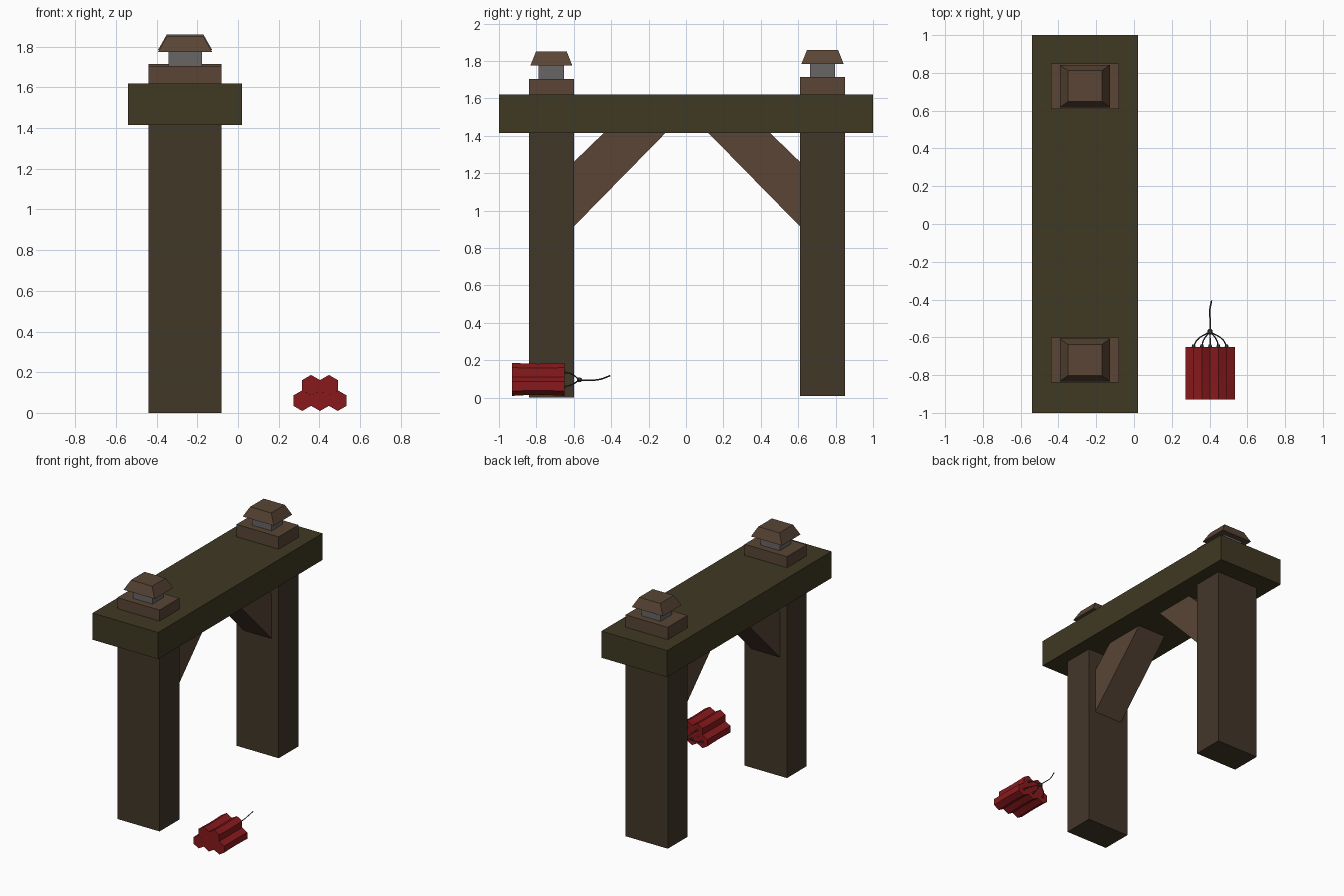
import bpy, bmesh, math
from mathutils import Vector

if "Cube" in bpy.data.objects:
    bpy.data.objects.remove(bpy.data.objects["Cube"])


def material(name, rgb):
    m = bpy.data.materials.new(name)
    m.diffuse_color = (*rgb, 1)
    m.use_nodes = True
    m.node_tree.nodes["Principled BSDF"].inputs["Base Color"].default_value = m.diffuse_color
    return m


WOOD = material("dark_wood", (0.055, 0.038, 0.022))
BEAM = material("mossy_wood", (0.05, 0.04, 0.016))
TRIM = material("light_wood", (0.10, 0.06, 0.036))
METAL = material("grey_metal", (0.14, 0.13, 0.13))
RED = material("red_paper", (0.25, 0.01, 0.012))
CORD = material("fuse_cord", (0.06, 0.05, 0.045))


def loft(name, rings, mat):
    """Skin a list of equal-length point rings and cap both ends."""
    bm = bmesh.new()
    vs = [[bm.verts.new(p) for p in r] for r in rings]
    n = len(vs[0])
    for a, b in zip(vs, vs[1:]):
        for i in range(n):
            j = (i + 1) % n
            bm.faces.new((a[i], a[j], b[j], b[i]))
    bm.faces.new(vs[0][::-1])
    bm.faces.new(vs[-1])
    bmesh.ops.recalc_face_normals(bm, faces=bm.faces)
    me = bpy.data.meshes.new(name)
    bm.to_mesh(me)
    bm.free()
    me.materials.append(mat)
    ob = bpy.data.objects.new(name, me)
    bpy.context.collection.objects.link(ob)
    return ob


def rect(cx, cy, w, d, z):
    return [(cx + sx * w / 2, cy + sy * d / 2, z)
            for sx, sy in ((-1, -1), (1, -1), (1, 1), (-1, 1))]


def block(name, cx, cy, z0, z1, bottom, top, mat):
    return loft(name, [rect(cx, cy, *bottom, z0), rect(cx, cy, *top, z1)], mat)


def cord(name, points, radius):
    cu = bpy.data.curves.new(name, 'CURVE')
    cu.dimensions = '3D'
    cu.bevel_depth = radius
    cu.bevel_resolution = 0
    cu.resolution_u = 4
    cu.use_fill_caps = True
    sp = cu.splines.new('BEZIER')
    sp.bezier_points.add(len(points) - 1)
    for bp, p in zip(sp.bezier_points, points):
        bp.co = p
        bp.handle_left_type = bp.handle_right_type = 'AUTO'
    cu.materials.append(CORD)
    ob = bpy.data.objects.new(name, cu)
    bpy.context.collection.objects.link(ob)


# Gate frame: cross beam, two posts with lantern-like caps, two braces
CX = -0.26
block("cross_beam", CX, 0, 1.415, 1.62, (0.56, 2), (0.56, 2), BEAM)
for label, s, cy, dz in (("front", 1, -0.72, 0.0), ("back", -1, 0.73, 0.01)):
    block(label + "_post", CX, cy, dz, 1.62, (0.36, 0.24), (0.36, 0.24), WOOD)
    block(label + "_post_top", CX, cy, 1.62, 1.705 + dz, (0.36, 0.24), (0.36, 0.24), TRIM)
    block(label + "_cap_neck", CX, cy, 1.705 + dz, 1.775 + dz, (0.165, 0.135), (0.165, 0.135), METAL)
    block(label + "_cap", CX, cy, 1.775 + dz, 1.85 + dz, (0.265, 0.225), (0.18, 0.165), TRIM)
    profile = [(0.12, 0.915), (0.61, 1.415), (0.28, 1.415), (0.12, 1.26)]
    loft(label + "_brace", [[(CX + x, cy + s * y, z) for y, z in profile]
                            for x in (-0.12, 0.12)], TRIM)

# Bundle of hexagonal sticks, pinched in the middle
R, BX, BZ = 0.0505, 0.403, 0.098
W = R * math.sqrt(3)
centres = [(-W, -0.038), (0, -0.038), (W, -0.038), (-W / 2, 0.038), (W / 2, 0.038)]
KNOT = Vector((0.402, -0.57, 0.095))
for n, (ox, oz) in enumerate(centres, 1):
    rings = []
    for y, k in ((-0.93, 1), (-0.86, 0.955), (-0.79, 0.94), (-0.72, 0.955), (-0.65, 1)):
        ring = []
        for i in range(6):
            a = math.radians(30 + 60 * i)
            ring.append((BX + ox + R * math.cos(a), y,
                         BZ + k * (oz + R * math.sin(a))))
        rings.append(ring)
    loft(f"stick_{n}", rings, RED)
    # fuse of this stick with a small collar at its root
    x, z = BX + ox, BZ + oz
    loft(f"fuse_collar_{n}", [[(x + r * math.cos(t * math.pi / 3), y, z + r * math.sin(t * math.pi / 3))
                               for t in range(6)] for y, r in ((-0.652, 0.011), (-0.638, 0.007))], CORD)
    cord(f"stick_fuse_{n}", [(x, -0.65, z), (x - ox * 0.2, -0.615, z - oz * 0.2), KNOT], 0.0035)

# Knot and the single main fuse
loft("fuse_knot", [[(KNOT.x + r * math.cos(t * math.pi / 3), KNOT.y + y,
                     KNOT.z + r * math.sin(t * math.pi / 3)) for t in range(6)]
                   for y, r in ((-0.014, 0.007), (-0.006, 0.014), (0.006, 0.014), (0.014, 0.007))], CORD)
cord("main_fuse", [KNOT, (0.404, -0.52, 0.093), (0.401, -0.46, 0.098), (0.411, -0.405, 0.118)], 0.004)
